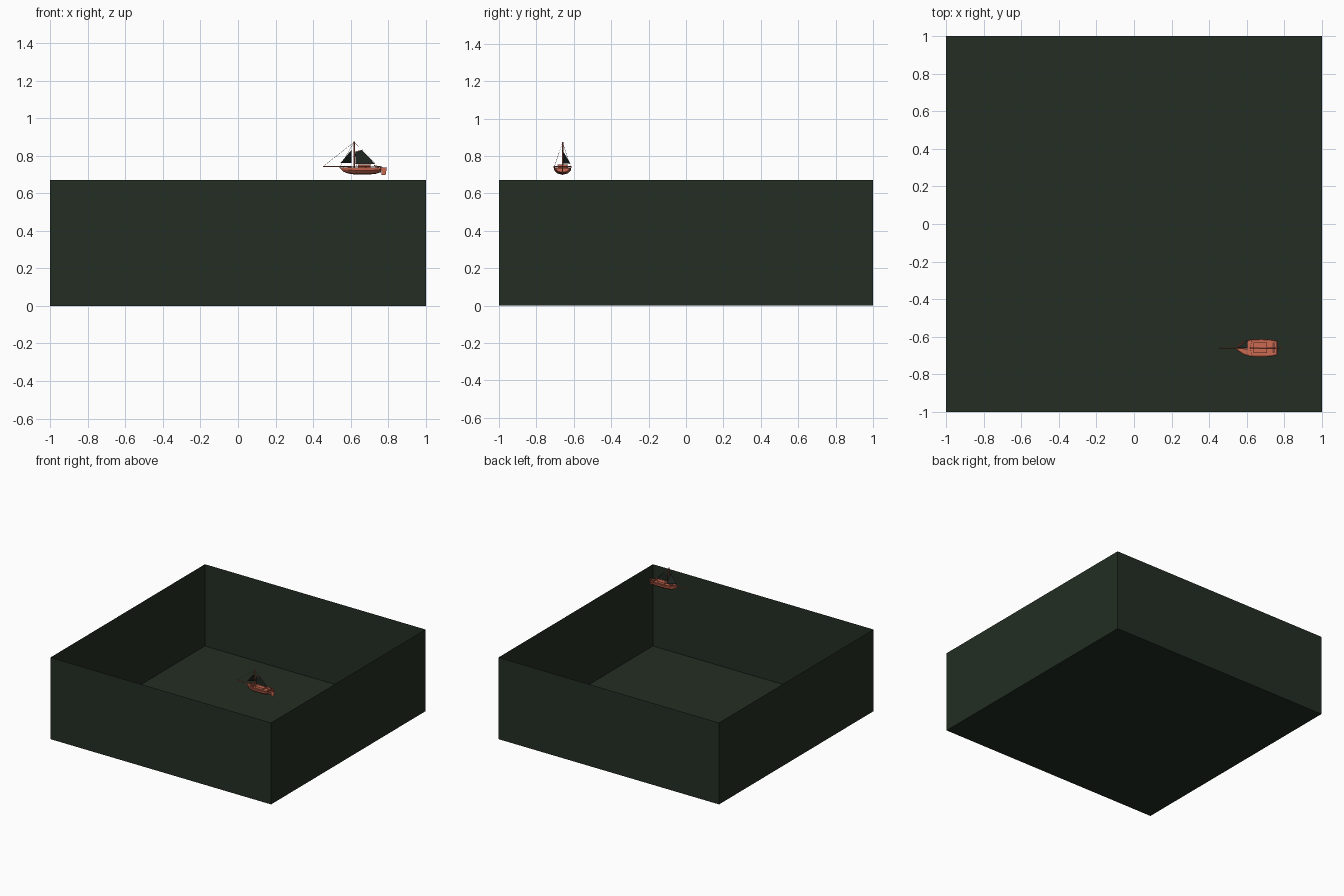
import bpy, bmesh, math
from mathutils import Vector

if "Cube" in bpy.data.objects:
    bpy.data.objects.remove(bpy.data.objects["Cube"])

YC = -0.66  # boat centre line


def mat(name, col):
    m = bpy.data.materials.new(name)
    m.diffuse_color = (*col, 1)
    m.use_nodes = True
    m.node_tree.nodes["Principled BSDF"].inputs["Base Color"].default_value = m.diffuse_color
    return m


GREEN = mat("dark green", (0.017, 0.027, 0.017))
WOOD = mat("orange wood", (0.60, 0.145, 0.085))
TRIM = mat("brown trim", (0.22, 0.06, 0.04))
SAIL = mat("sail dark", (0.014, 0.02, 0.016))


def mesh(name, verts, faces, m):
    me = bpy.data.meshes.new(name)
    me.from_pydata(verts, [], faces)
    ob = bpy.data.objects.new(name, me)
    bpy.context.collection.objects.link(ob)
    me.materials.append(m)
    bm = bmesh.new()
    bm.from_mesh(me)
    bmesh.ops.recalc_face_normals(bm, faces=bm.faces)
    bm.to_mesh(me)
    bm.free()
    return ob


def box(name, x0, x1, y0, y1, z0, z1, m):
    v = [(x, y, z) for x in (x0, x1) for y in (y0, y1) for z in (z0, z1)]
    f = [(0, 1, 3, 2), (4, 6, 7, 5), (0, 4, 5, 1), (2, 3, 7, 6), (0, 2, 6, 4), (1, 5, 7, 3)]
    return mesh(name, v, f, m)


def rod(name, a, b, r, m, sides=6):
    a, b = Vector(a), Vector(b)
    q = (b - a).to_track_quat('Z', 'Y')
    v = []
    for p in (a, b):
        for i in range(sides):
            t = 2 * math.pi * i / sides
            v.append(p + q @ Vector((r * math.cos(t), r * math.sin(t), 0)))
    f = [(i, (i + 1) % sides, sides + (i + 1) % sides, sides + i) for i in range(sides)]
    f += [tuple(range(sides)), tuple(range(sides, 2 * sides))]
    return mesh(name, v, f, m)


# Open-topped basin: thin floor and four walls
c = [(-1, -1), (1, -1), (1, 1), (-1, 1)]
mesh("basin", [(x, y, z) for z in (0, 0.67) for x, y in c],
     [(3, 2, 1, 0)] + [(i, (i + 1) % 4, 4 + (i + 1) % 4, 4 + i) for i in range(4)], GREEN)

# Hull lofted from stations: x, half width, keel z
stations = [(0.543, 0.002, 0.732), (0.56, 0.018, 0.715), (0.585, 0.034, 0.705), (0.62, 0.044, 0.700),
            (0.68, 0.046, 0.699), (0.73, 0.043, 0.702), (0.762, 0.036, 0.712)]
DECK = 0.736
section = [(-1, 1), (-0.95, 0.6), (-0.6, 0.2), (0, 0), (0.6, 0.2), (0.95, 0.6), (1, 1)]
hv = [(x, YC + s * w, k + t * (DECK - k)) for x, w, k in stations for s, t in section]
n, k = len(section), len(stations)
hf = [(i * n + j, i * n + j + 1, (i + 1) * n + j + 1, (i + 1) * n + j)
      for i in range(k - 1) for j in range(n - 1)]
hf += [(i * n, (i + 1) * n, (i + 1) * n + n - 1, i * n + n - 1) for i in range(k - 1)]
hf += [tuple(range(n)), tuple(range((k - 1) * n, k * n))]
hull = mesh("hull", hv, hf, WOOD)
hull.data.materials.append(TRIM)
for p in hull.data.polygons:  # darker bottom planks
    if p.normal.z < -0.75:
        p.material_index = 1

# Rails and posts on both sides
for s in (-1, 1):
    pts = [(x, YC + s * w, 0.744) for x, w, _ in stations]
    for a, b in zip(pts, pts[1:]):
        rod("rail", a, b, 0.002, WOOD, 4)
    for x, y, z in pts:
        rod("rail_post", (x, y, 0.735), (x, y, z), 0.0015, WOOD, 4)
rod("stern_rail", (0.762, YC - 0.036, 0.744), (0.762, YC + 0.036, 0.744), 0.002, WOOD, 4)

# Cabin, hatch, rudder and tiller
box("cabin", 0.64, 0.705, YC - 0.025, YC + 0.025, 0.735, 0.75, WOOD)
box("cabin_roof", 0.636, 0.709, YC - 0.028, YC + 0.028, 0.75, 0.753, WOOD)
box("fore_hatch", 0.586, 0.604, YC - 0.012, YC + 0.012, 0.735, 0.742, TRIM)
box("stern_bench", 0.738, 0.752, YC - 0.028, YC + 0.028, 0.735, 0.742, TRIM)
rx = [(0.762, 0.735), (0.793, 0.738), (0.786, 0.698), (0.764, 0.698)]
mesh("rudder", [(x, YC + s, z) for s in (-0.003, 0.003) for x, z in rx],
     [(0, 1, 2, 3), (4, 5, 6, 7)] + [(i, (i + 1) % 4, 4 + (i + 1) % 4, 4 + i) for i in range(4)], WOOD)
rod("tiller", (0.725, YC, 0.748), (0.772, YC, 0.736), 0.002, WOOD)

# Spars
rod("mast", (0.618, YC, 0.735), (0.618, YC, 0.875), 0.004, WOOD, 8)
rod("bowsprit", (0.453, YC, 0.743), (0.585, YC, 0.742), 0.003, WOOD)
rod("boom", (0.618, YC, 0.757), (0.73, YC, 0.757), 0.0022, WOOD)
rod("gaff", (0.618, YC, 0.818), (0.664, YC, 0.831), 0.002, WOOD)

# Sails: main in line with the keel, jib swung out to one side
mesh("main_sail", [(0.626, YC, 0.759), (0.725, YC, 0.759), (0.662, YC, 0.828), (0.626, YC, 0.818)],
     [(0, 1, 2, 3)], SAIL)
mesh("jib_sail", [(0.545, YC, 0.76), (0.604, YC, 0.83), (0.604, YC + 0.042, 0.76)], [(0, 1, 2)], SAIL)

# Rigging lines
top = (0.618, YC, 0.872)
for end in [(0.455, YC, 0.744), (0.543, YC, 0.742), (0.73, YC, 0.757),
            (0.63, YC - 0.044, 0.742), (0.63, YC + 0.044, 0.742)]:
    rod("rigging", top, end, 0.0008, TRIM, 3)
